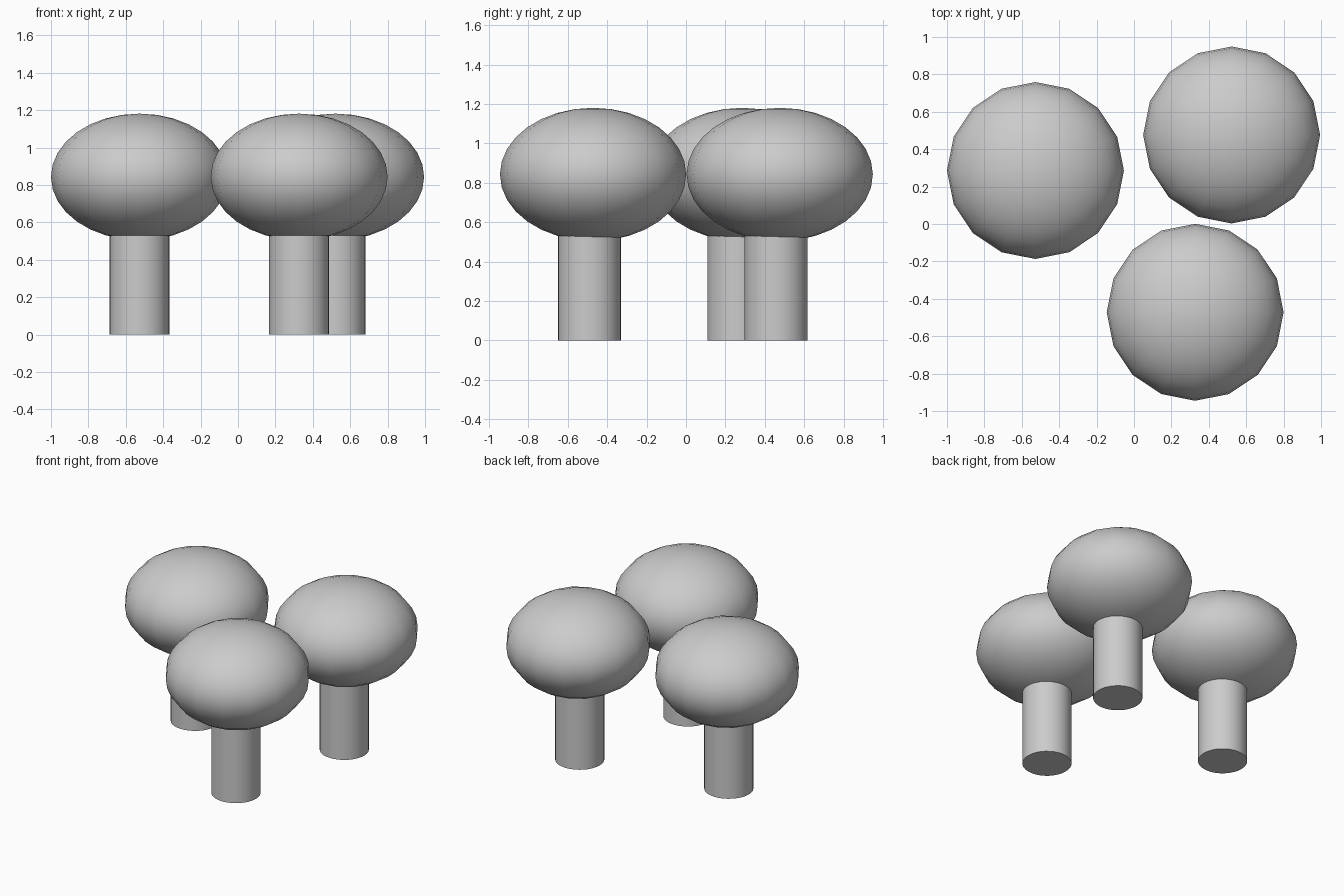
import bpy
import math

cube = bpy.data.objects.get("Cube")
if cube:
    bpy.data.objects.remove(cube, do_unlink=True)

# One plain grey for everything
grey = bpy.data.materials.new("light_grey")
grey.use_nodes = True
colour = (0.6, 0.6, 0.6, 1)
grey.diffuse_color = colour
grey.node_tree.nodes["Principled BSDF"].inputs["Base Color"].default_value = colour

CROWN_RADIUS, CROWN_HALF_HEIGHT, CROWN_Z = 0.473, 0.338, 0.843
TRUNK_RADIUS, TRUNK_HEIGHT, TRUNK_SHIFT = 0.16, 0.6, -0.018


def finish(name):
    obj = bpy.context.object
    obj.name = name
    obj.data.materials.append(grey)
    bpy.ops.object.shade_smooth_by_angle(angle=math.radians(40))
    return obj


def tree(label, x, y):
    # Round trunk reaching up into the crown
    bpy.ops.mesh.primitive_cylinder_add(
        vertices=32, radius=TRUNK_RADIUS, depth=TRUNK_HEIGHT,
        location=(x, y + TRUNK_SHIFT, TRUNK_HEIGHT / 2))
    finish(label + "_trunk")
    # Flattened ball of leaves
    bpy.ops.mesh.primitive_uv_sphere_add(
        segments=16, ring_count=16, radius=1, location=(x, y, CROWN_Z))
    crown = finish(label + "_crown")
    crown.scale = (CROWN_RADIUS, CROWN_RADIUS, CROWN_HALF_HEIGHT)


for label, x, y in (("right_tree", -0.527, 0.286),
                    ("back_tree", 0.522, 0.476),
                    ("front_tree", 0.327, -0.472)):
    tree(label, x, y)
